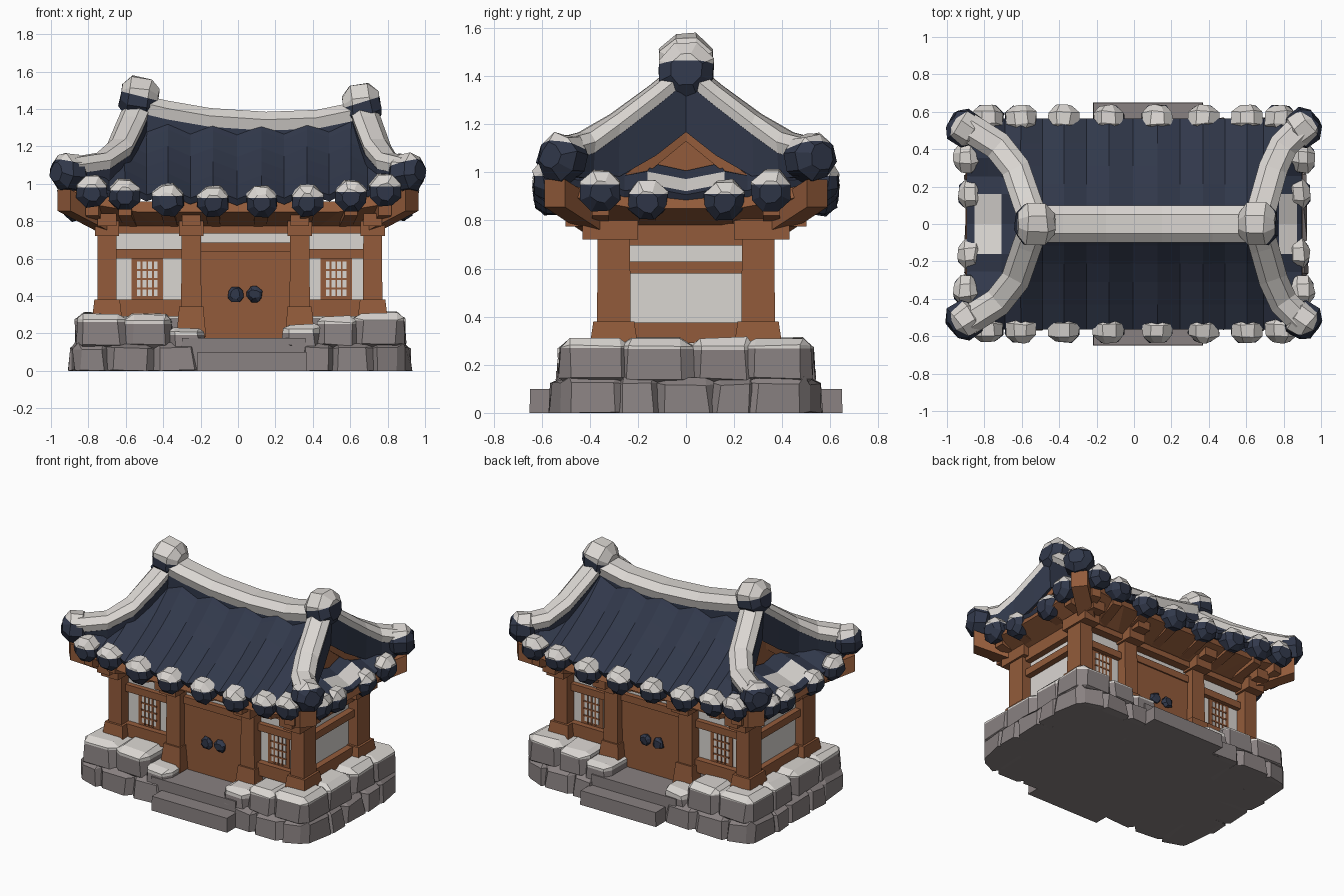
import bpy, bmesh, math, random
from mathutils import Vector, Matrix

if "Cube" in bpy.data.objects:
    bpy.data.objects.remove(bpy.data.objects["Cube"])

random.seed(4)

def mat(name, r, g, b):
    m = bpy.data.materials.new(name)
    m.diffuse_color = (r, g, b, 1)
    m.use_nodes = True
    m.node_tree.nodes["Principled BSDF"].inputs["Base Color"].default_value = m.diffuse_color
    return m

WOOD = mat("brown wood", 0.29, 0.105, 0.043)
TILE = mat("dark blue tile", 0.031, 0.040, 0.070)
SNOW = mat("off white", 0.70, 0.67, 0.64)
STONE = mat("grey stone", 0.25, 0.22, 0.22)

def finish(name, bm, mats, rule=None):
    bmesh.ops.recalc_face_normals(bm, faces=bm.faces[:])
    for f in bm.faces:
        f.material_index = rule(f) if rule else 0
    me = bpy.data.meshes.new(name)
    bm.to_mesh(me)
    bm.free()
    for m in mats:
        me.materials.append(m)
    ob = bpy.data.objects.new(name, me)
    bpy.context.collection.objects.link(ob)
    return ob

def box(name, x0, x1, y0, y1, z0, z1, m, taper=1.0):
    bm = bmesh.new()
    bmesh.ops.create_cube(bm, size=1)
    for v in bm.verts:
        k = taper if v.co.z > 0 else 1
        v.co = ((x0 + x1) / 2 + v.co.x * (x1 - x0) * k,
                (y0 + y1) / 2 + v.co.y * (y1 - y0) * k,
                (z0 + z1) / 2 + v.co.z * (z1 - z0))
    return finish(name, bm, [m])

def split_snow(bm, co, no=(0, 0, 1)):
    # cut along a plane; faces above it become snow
    co, no = Vector(co), Vector(no)
    bmesh.ops.bisect_plane(bm, geom=bm.verts[:] + bm.edges[:] + bm.faces[:], plane_co=co, plane_no=no)
    return lambda f: int((f.calc_center_median() - co).dot(no) > 0)

def ball(name, c, axis, r, length, cut, tilt=0.0):
    # chamfered octagonal knob, snow above the cut
    bm = bmesh.new()
    bmesh.ops.create_cone(bm, cap_ends=True, segments=8, radius1=r, radius2=r, depth=length,
                          matrix=Matrix.Rotation(math.pi / 8, 4, 'Z'))
    rims = [e for e in bm.edges if abs(e.verts[0].co.z - e.verts[1].co.z) < 1e-4]
    bmesh.ops.bevel(bm, geom=rims, offset=min(r * 0.42, length * 0.36), segments=1, affect='EDGES')
    axis = Vector(axis).normalized()
    q = Vector((0, 0, 1)).rotation_difference(axis)
    for v in bm.verts:
        v.co = q @ v.co + Vector(c)
        v.co += Vector([random.uniform(-.006, .006) for _ in range(3)])
    rule = split_snow(bm, (c[0], c[1], c[2] + cut), Vector((0, 0, 1)) - axis * tilt)
    return finish(name, bm, [TILE, SNOW], rule)

def stone(name, x0, x1, y0, y1, z0, z1, snow=None):
    bm = bmesh.new()
    bmesh.ops.create_cube(bm, size=1)
    bmesh.ops.bevel(bm, geom=bm.edges[:], offset=0.16, segments=1, affect='EDGES')
    for v in bm.verts:
        k = 1.0 - 0.07 * (v.co.z + 0.5)
        j = [random.uniform(-.01, .01) for _ in range(3)]
        v.co = ((x0 + x1) / 2 + v.co.x * k * (x1 - x0 + .03) + j[0],
                (y0 + y1) / 2 + v.co.y * k * (y1 - y0 + .03) + j[1],
                max(0, (z0 + z1) / 2 + v.co.z * (z1 - z0) + j[2] * .7))
        # trim the plan corners of the base
        over = max(0, abs(v.co.x) + abs(v.co.y) - 1.37) / 2
        v.co.x -= math.copysign(over, v.co.x)
        v.co.y -= math.copysign(over, v.co.y)
    rule = None
    if snow:
        rule = split_snow(bm, (x0, y0, snow + random.uniform(-.01, .01)))
    return finish(name, bm, [STONE, SNOW], rule)

def sweep(name, path, section, m):
    # section(i) gives (side, up) points at path point i
    bm = bmesh.new()
    rings = []
    path = [Vector(p) for p in path]
    for i, p in enumerate(path):
        t = path[min(i + 1, len(path) - 1)] - path[max(i - 1, 0)]
        side = Vector((-t.y, t.x, 0)).normalized()
        rings.append([bm.verts.new(p + side * a + Vector((0, 0, b))) for a, b in section(i)])
    n = len(rings[0])
    for a, b in zip(rings, rings[1:]):
        for k in range(n):
            bm.faces.new((a[k], a[(k + 1) % n], b[(k + 1) % n], b[k]))
    bm.faces.new(rings[0])
    bm.faces.new(rings[-1])
    return finish(name, bm, [m])

def rect(w, lo, hi):
    return lambda i: [(-w, lo), (w, lo), (w, hi), (-w, hi)]

def hexa(w, h):
    return lambda i: [(-w * .8, -h), (w * .8, -h), (w, h * .3), (w * .5, h), (-w * .5, h), (-w, h * .3)]

def interp(x, pts):
    for (a, fa), (b, fb) in zip(pts, pts[1:]):
        if x <= b:
            return fa + (fb - fa) * max(0, (x - a) / (b - a))
    return pts[-1][1]

# ---- stone base, mirrored front to back
box("base_core", -.8, .82, -.3, .3, 0, .28, STONE)
for s, tag in ((-1, "front"), (1, "back")):
    def ys(a, b):
        return sorted((s * a, s * b))
    box(tag + "_lower_step", -.22, .37, *ys(.3, .65), 0, .1, STONE, .99)
    box(tag + "_upper_step", -.30, .36, *ys(.2, .54), 0, .175, STONE)
    for a, b, z in ((-.86, -.6, .31), (-.6, -.36, .30), (-.36, -.19, .225),
                    (.25, .43, .25), (.43, .63, .29), (.63, .88, .31)):
        stone(tag + "_upper_stone", a, b, *ys(.24, .52), .11, z, z - .042)
    for a, b in ((-.885, -.7), (-.7, -.45), (-.45, -.21), (.35, .5), (.5, .72), (.72, .915)):
        stone(tag + "_lower_stone", a, b, *ys(.25, .55), -.03, .15)
for x0, x1, tag in ((-.86, -.6, "left"), (.62, .88, "right")):
    for a, b in ((-.28, 0.03), (.03, .28)):
        stone(tag + "_upper_stone", x0, x1, a, b, .11, .31, .265)
    o = .03 if x0 > 0 else -.03
    for a, b in ((-.28, -.12), (-.12, .12), (.12, .28)):
        stone(tag + "_lower_stone", x0 + o, x1 + o, a, b, -.03, .15)

# ---- walls
box("white_walls", -.69, .70, -.29, .29, .27, .78, SNOW)
for s, tag in ((-1, "front"), (1, "back")):
    def ys(a, b):
        return sorted((s * a, s * b))
    for x in (-.70, .72):
        box(tag + "_corner_post", x - .052, x + .052, *ys(.23, .37), .3, .78, WOOD, .96)
        box(tag + "_corner_post_foot", x - .08, x + .08, *ys(.2, .4), .28, .38, WOOD, .85)
    for x in (-.25, .33):
        box(tag + "_door_post", x - .056, x + .056, *ys(.23, .37), .2, .78, WOOD, .9)
        box(tag + "_door_post_foot", x - .08, x + .08, *ys(.2, .4), .18, .345, WOOD, .8)
    for x in (-.70, -.25, .33, .72):
        box(tag + "_bracket", x - .065, x + .065, *ys(.2, .43), .72, .80, WOOD)
        box(tag + "_upper_bracket", x - .05, x + .05, *ys(.2, .5), .775, .84, WOOD)
    for a, b in ((-.68, -.27), (.35, .7)):
        box(tag + "_sill_beam", a, b, *ys(.25, .335), .29, .38, WOOD)
        box(tag + "_window_beam", a, b, *ys(.25, .325), .60, .65, WOOD)
    box(tag + "_top_beam", -.72, .74, *ys(.25, .35), .735, .82, WOOD)
    # door leaves, lintel and round handles
    for a, b in ((-.21, .04), (.04, .29)):
        box(tag + "_door_leaf", a, b, *ys(.25, .315), .17, .68, WOOD)
    box(tag + "_door_lintel", -.21, .29, *ys(.25, .325), .635, .685, WOOD)
    for x in (-.012, .088):
        ball(tag + "_door_handle", (x, s * .325, .41), (0, s, 0), .042, .04, .1)
    # lattice windows
    for x in (-.485, .525):
        box(tag + "_window_frame", x - .085, x + .085, *ys(.285, .296), .38, .60, WOOD)
        box(tag + "_window_paper", x - .055, x + .055, *ys(.285, .3), .40, .585, SNOW)
        for k in (-1, 0, 1):
            box(tag + "_window_bar", x + k * .03 - .005, x + k * .03 + .005, *ys(.285, .304), .39, .59, WOOD)
        for z in (.44, .49, .54):
            box(tag + "_window_rail", x - .06, x + .06, *ys(.285, .304), z - .005, z + .005, WOOD)
for x0, x1, tag in ((-.73, -.66, "left"), (.67, .745, "right")):
    for z0, z1, part in ((.29, .375, "sill_beam"), (.58, .63, "middle_beam"), (.695, .82, "top_beam")):
        box(tag + "_" + part, x0, x1, -.3, .3, z0, z1, WOOD)

# ---- flared wooden eaves
bm = bmesh.new()
rings = []
for hx, hy, z, lift in ((.73, .36, .775, 0), (.90, .54, .85, .06), (.88, .52, .905, .06)):
    pts = [(-1, -1), (-.6, -1), (.6, -1), (1, -1), (1, -.4), (1, .4),
           (1, 1), (.6, 1), (-.6, 1), (-1, 1), (-1, .4), (-1, -.4)]
    rings.append([bm.verts.new((hx * a, hy * b, z + lift * (abs(a * b) == 1))) for a, b in pts])
for a, b in zip(rings, rings[1:]):
    for k in range(12):
        bm.faces.new((a[k], a[(k + 1) % 12], b[(k + 1) % 12], b[k]))
bm.faces.new(rings[0])
bm.faces.new(rings[-1])
finish("eaves", bm, [WOOD])

# ---- roof: hip lines as (depth, x) for each side
HIP = {-1: [(0, -.53), (.14, -.58), (.3, -.635), (.42, -.73), (.52, -.89), (.57, -.92)],
       1: [(0, .66), (.14, .70), (.3, .745), (.42, .80), (.52, .90), (.57, .92)]}
SLOPE = [(0, 1.34), (.1, 1.24), (.2, 1.15), (.35, 1.04), (.56, .92)]
XS = (-.78, -.605, -.375, -.135, .125, .37, .605, .785)
XZ = (.96, .945, .915, .905, .905, .91, .935, .965)
YS = (-.355, -.16, .16, .355)
YZ = (.925, .885, .885, .925)

def roof_sheet(name, peaks, ends, ts, point, limits, rule=None):
    # corrugated sheet: a crest at each tile column, a valley between
    cols = [(ends[0], -.022)]
    for i, p in enumerate(peaks):
        cols += [(p, .026), ((p + peaks[i + 1]) / 2 if i + 1 < len(peaks) else ends[1], -.022)]
    bm = bmesh.new()
    grid = []
    for t in ts:
        lo, hi = limits(t)
        grid.append([bm.verts.new(point(min(max(c, lo), hi), t, b)) for c, b in cols])
    for a, b in zip(grid, grid[1:]):
        for k in range(len(cols) - 1):
            bm.faces.new((a[k], a[k + 1], b[k + 1], b[k]))
    bmesh.ops.remove_doubles(bm, verts=bm.verts[:], dist=.002)
    ob = finish(name, bm, [TILE, SNOW], rule)
    mod = ob.modifiers.new("thickness", 'SOLIDIFY')
    mod.thickness = .04
    mod.offset = 0

for s, tag in ((-1, "front"), (1, "back")):
    roof_sheet(tag + "_roof_slope", XS, (-.92, .92), (0, .1, .2, .3, .42, .555),
               lambda x, t, b: (x, s * t, interp(t, SLOPE) + b + .06 * x * x * (1 + t)),
               lambda t: (interp(t, HIP[-1]), interp(t, HIP[1])))
    for x, z in zip(XS, XZ):
        ball(tag + "_tile_end", (x, s * .56, z), (0, s, -.12), .088, .14, .02)
        sweep(tag + "_rafter", [(x * .95, s * .34, .80), (x, s * .55, .86)], rect(.035, -.03, .03), WOOD)

for sx, tag in ((-1, "left"), (1, "right")):
    inner = .60 if sx < 0 else .70
    inv = [(abs(x), y) for y, x in HIP[sx]]
    def sheet_point(y, t, b):
        return (sx * (inner + (.89 - inner) * t), y, 1.0 - .10 * t + b * .5 + .25 * y * y)
    def sheet_limit(t):
        h = interp(inner + (.89 - inner) * t, inv)
        return (-h, h)
    def snow_rule(f):
        c = f.calc_center_median()
        t = (abs(c.x) - inner) / (.89 - inner)
        return int(.3 < t < .85 and abs(c.y) < .18)
    roof_sheet(tag + "_roof_skirt", YS, (-.52, .52), (0, .35, .6, .85, 1), sheet_point, sheet_limit, snow_rule)
    for y, z in zip(YS, YZ):
        ball(tag + "_tile_end", (sx * (.87 if abs(y) < .2 else .895), y, z), (sx, 0, -.12), .087, .13, .025)
        sweep(tag + "_rafter", [(sx * .68, y, .80), (sx * .87, y, .85)], rect(.035, -.03, .03), WOOD)

    # wooden gable
    gx = sx * (inner - .01)
    bm = bmesh.new()
    tri = ((-.32, .92), (.32, .92), (0, 1.24))
    lo = [bm.verts.new((gx - sx * .05, y, z)) for y, z in tri]
    hi = [bm.verts.new((gx, y, z)) for y, z in tri]
    bm.faces.new(lo)
    bm.faces.new(hi)
    for k in range(3):
        bm.faces.new((lo[k], lo[(k + 1) % 3], hi[(k + 1) % 3], hi[k]))
    finish(tag + "_gable", bm, [WOOD])

    # curved hip ridges with corner knobs and gable boards
    for sy, side in ((-1, "front"), (1, "back")):
        zs = (1.42, 1.305, 1.185, 1.11, 1.085)
        path = [(x, sy * y, z) for (y, x), z in zip(HIP[sx], zs)]
        depth = (.24, .235, .205, .14, .1)
        sweep(f"{side}_{tag}_hip_cap", path, hexa(.078, .055), SNOW)
        sweep(f"{side}_{tag}_hip_tile", path,
              lambda i: [(-.06, -depth[i]), (.06, -depth[i]), (.07, -.03), (-.07, -.03)], TILE)
        sweep(f"{side}_{tag}_gable_board", [(sx * (abs(x) - .01), y, z - .25) for x, y, z in path[:3]],
              rect(.05, -.03, .03), WOOD)
        ball(f"{side}_{tag}_corner_knob", (sx * .905, sy * .515, 1.06), (sx, sy * .7, .1), .102, .17, .05, .3)
        sweep(f"{side}_{tag}_corner_beam", [(sx * .7, sy * .36, .80), (sx * .93, sy * .545, .92)],
              rect(.055, -.065, .05), WOOD)

# ---- main ridge and its end knobs
ridge = [(-.53, 0, 1.42), (-.38, 0, 1.385), (-.15, 0, 1.345), (.15, 0, 1.325), (.42, 0, 1.335), (.66, 0, 1.385)]
sweep("ridge_cap", ridge, hexa(.1, .06), SNOW)
sweep("ridge_tile", ridge, rect(.085, -.17, -.03), TILE)
ball("left_ridge_knob", (-.53, 0, 1.46), (-1, 0, .15), .118, .2, .01, .25)
ball("right_ridge_knob", (.66, 0, 1.415), (1, 0, .15), .122, .2, .02, .3)
